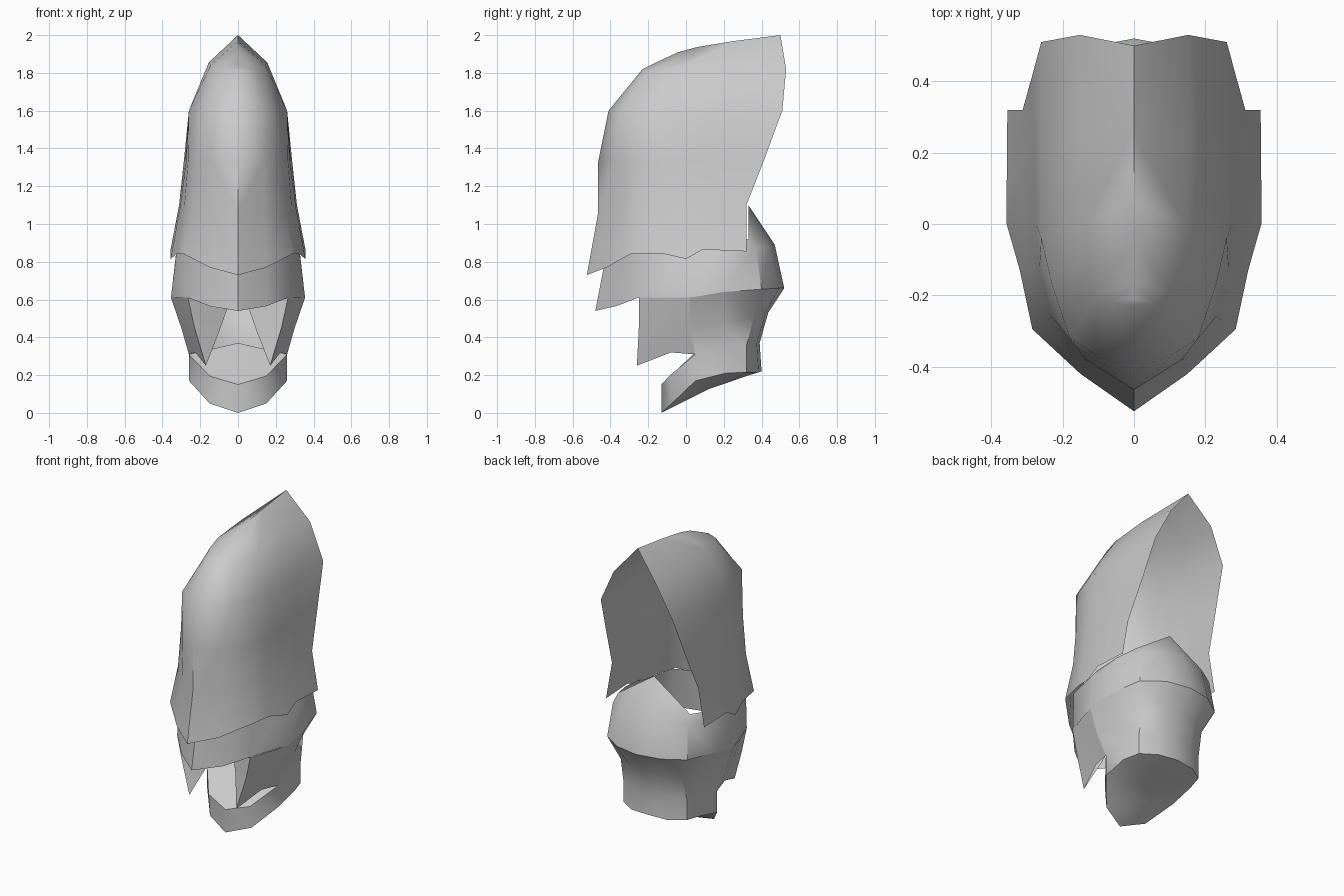
import bpy, bmesh, math


def sheet(name, *grids, angle=40):
    """Loft rows of half-section points into quads, then mirror across x = 0."""
    bm = bmesh.new()
    for rows in grids:
        for s in (1, -1):
            vs = [[bm.verts.new((s * x, y, z)) for x, y, z in r] for r in rows]
            for a, b in zip(vs, vs[1:]):
                for i in range(len(a) - 1):
                    bm.faces.new((a[i], a[i + 1], b[i + 1], b[i]))
    bmesh.ops.remove_doubles(bm, verts=bm.verts, dist=0.002)
    bmesh.ops.dissolve_degenerate(bm, edges=bm.edges, dist=0.0005)
    bmesh.ops.recalc_face_normals(bm, faces=bm.faces)
    me = bpy.data.meshes.new(name)
    bm.to_mesh(me)
    bm.free()
    ob = bpy.data.objects.new(name, me)
    bpy.context.collection.objects.link(ob)
    bpy.ops.object.select_all(action='DESELECT')
    ob.select_set(True)
    bpy.context.view_layer.objects.active = ob
    bpy.ops.object.shade_smooth_by_angle(angle=math.radians(angle))
    return ob


# Tall helmet shell, open at the back: rows run from front centre to back edge
rim = [(0, -.525, .73), (.15, -.42, .77), (.285, -.295, .84), (.32, -.13, .845),
       (.357, 0, .815), (.357, .09, .865), (.355, .32, .855)]
low = [(0, -.465, 1.06), (.14, -.38, 1.07), (.245, -.27, 1.08), (.285, -.13, 1.08),
       (.308, 0, 1.08), (.313, .16, 1.09), (.312, .32, 1.1)]
mid = [(0, -.465, 1.33), (.135, -.38, 1.33), (.23, -.26, 1.33), (.265, -.12, 1.33),
       (.275, 0, 1.33), (.28, .2, 1.33), (.287, .41, 1.33)]
high = [(0, -.41, 1.6), (.11, -.365, 1.6), (.18, -.32, 1.6), (.23, -.17, 1.6),
        (.26, -.04, 1.6), (.26, .2, 1.6), (.26, .51, 1.6)]
dome = [(0, -.23, 1.82), (.06, -.22, 1.81), (.1, -.19, 1.8), (.13, -.1, 1.82),
        (.145, 0, 1.84), (.155, .25, 1.855), (.152, .53, 1.82)]
crest = [(0, -.23, 1.82), (0, -.21, 1.83), (0, -.17, 1.85), (0, -.04, 1.91),
         (0, .06, 1.937), (0, .25, 1.968), (0, .5, 2.0)]
sheet("helmet_shell", [rim, low, mid, high, dome, crest], angle=60)

# Head band under the helmet, from brow round to the raised nape
brow = [(0, -.48, .54), (.15, -.37, .565), (.265, -.25, .61), (.355, .02, .61)]
crease = [(.355, .02, .61), (.345, .2, .64), (.29, .4, .655), (.16, .49, .66), (0, .52, .66)]
band_top = [(0, -.43, .8), (.15, -.35, .83), (.265, -.24, .86), (.325, .02, .86)]
nape = [(.325, .02, .86), (.325, .2, .87), (.27, .37, .87), (.15, .44, .88), (0, .47, .89)]
nape_top = [(.31, .02, .88), (.3, .2, .9), (.26, .33, .92), (.13, .33, 1.01), (0, .33, 1.1)]
sheet("head_band", [brow, band_top], [crease, nape, nape_top])

# Neck: waisted wall around sides and back
waist = [(.3, .02, .45), (.27, .2, .47), (.22, .36, .51), (.12, .42, .525), (0, .435, .53)]
throat = [(.26, .05, .31), (.26, .2, .34), (.23, .32, .355), (.13, .375, .365), (0, .39, .37)]
base = [(.26, .05, .17), (.26, .21, .21), (.23, .32, .215), (.13, .385, .215), (0, .4, .22)]

# Chin front and sloping floor behind the face opening
chin_top = [(0, -.13, .15), (.15, -.09, .195), (.26, .05, .31)]
chin_low = [(0, -.13, 0), (.15, -.075, .05), (.26, .05, .17)]
floor_back = [(0, .1, .37), (.13, .1, .34), (.26, .05, .31)]
# Keeled underside
keel_front = [(0, -.13, 0), (0, -.03, .05), (0, .06, .095)]
keel_back = [(0, .06, .095), (0, .13, .13), (0, .22, .16), (0, .32, .195), (0, .4, .22)]
sheet("neck", [crease, waist, throat, base], [chin_top, chin_low, keel_front],
      [base, keel_back], [chin_top, floor_back])

# Pointed cheek guards with inner faces folding toward the centre
edge = [(.265, -.25, .61), (.23, -.25, .45), (.17, -.26, .25)]
centre = [(.32, -.1, .61), (.27, -.1, .45), (.225, -.08, .32)]
rear = [(.355, .02, .61), (.3, .02, .45), (.26, .05, .31)]
inner = [(.04, -.12, .6), (.1, -.17, .43), (.17, -.26, .25)]
sheet("cheek_guard", [edge, centre, rear], [edge, inner])
